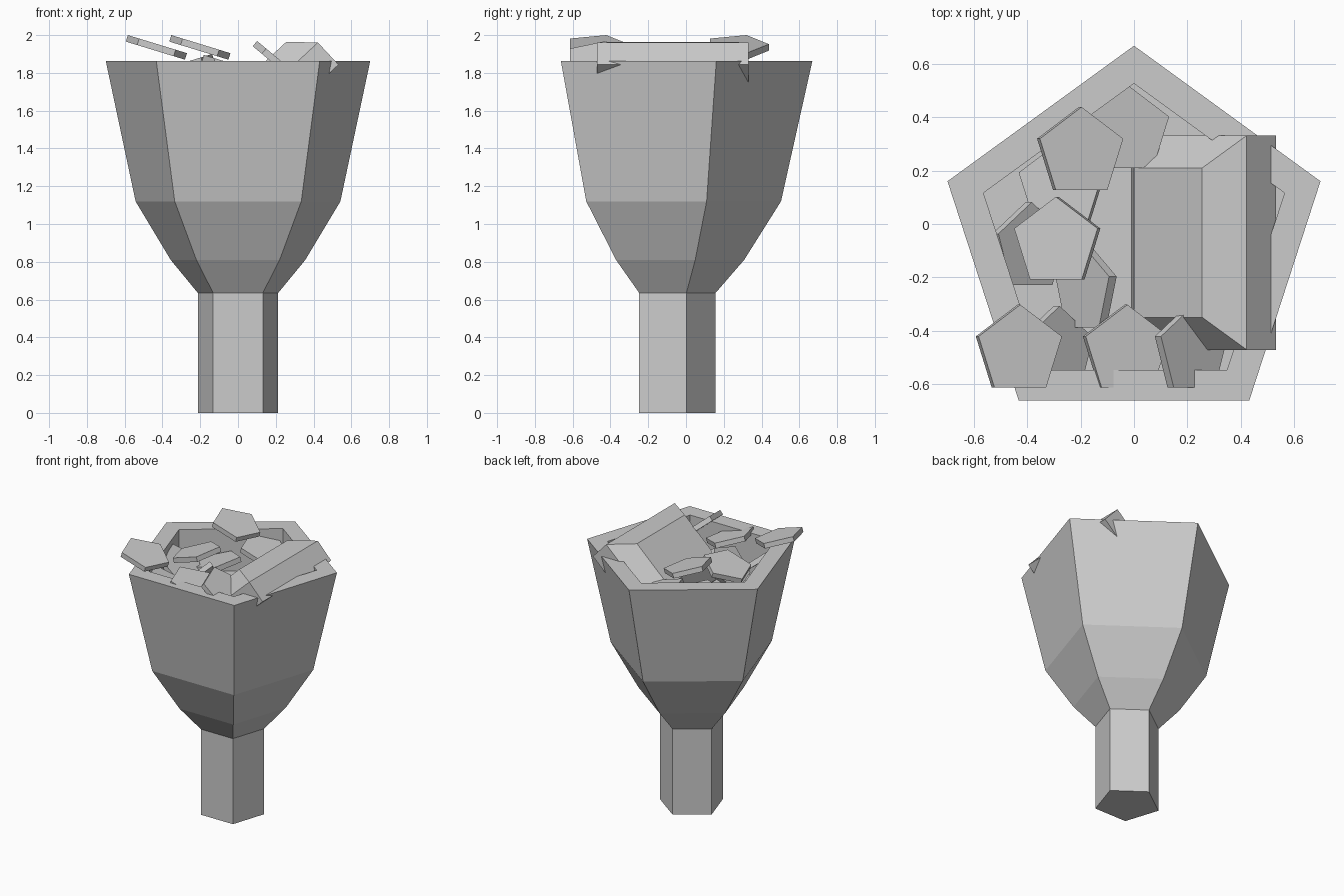
import bpy
from math import sin, cos, pi, radians

if "Cube" in bpy.data.objects:
    bpy.data.objects.remove(bpy.data.objects["Cube"])

CY = -0.067  # y of the cup axis


def pentagon(r, z):
    """Pentagon ring with one point towards the back (+y)."""
    return [(r * sin(-2 * pi * i / 5), r * cos(2 * pi * i / 5), z) for i in range(5)]


def rectangle(hx, hy, z):
    return [(-hx, -hy, z), (hx, -hy, z), (hx, hy, z), (-hx, hy, z)]


def loft(name, rings, location, tilt=0.0):
    """Skin a list of rings (bottom to top) and cap both ends."""
    n = len(rings[0])
    verts = [v for ring in rings for v in ring]
    faces = [tuple(reversed(range(n)))]
    for k in range(len(rings) - 1):
        a, b = k * n, (k + 1) * n
        for i in range(n):
            j = (i + 1) % n
            faces.append((a + i, a + j, b + j, b + i))
    faces.append(tuple(range(len(verts) - n, len(verts))))
    mesh = bpy.data.meshes.new(name)
    mesh.from_pydata(verts, [], faces)
    obj = bpy.data.objects.new(name, mesh)
    obj.location = location
    obj.rotation_euler = (0, radians(tilt), 0)
    bpy.context.collection.objects.link(obj)
    return obj


# Five-sided cup: stem, flared bowl, rim and recessed floor
profile = [(0.2235, 0), (0.2235, 0.635), (0.375, 0.81), (0.57, 1.12),
           (0.736, 1.863), (0.594, 1.863), (0.594, 1.55)]
loft("cup", [pentagon(r, z) for r, z in profile], (0, CY, 0))

# Bevelled bar leaning in the cup
bar = [(0.295, 0.402, -0.277), (0.295, 0.402, -0.117), (0.175, 0.28, 0)]
loft("bar", [rectangle(*b) for b in bar], (0.1275, -0.07, 1.845), -43)

# Loose five-sided tokens: x, y, z, tilt (positive = left side high)
tokens = [
    (-0.432, -0.475, 1.935, 17),
    (-0.202, 0.267, 1.935, 17),
    (-0.288, -0.07, 1.835, -17),
    (-0.03, 0.35, 1.76, 17),
    (-0.03, -0.475, 1.83, 17),
    (0.215, -0.475, 1.85, 40),
    (-0.395, -0.09, 1.71, 40),
    (-0.18, -0.25, 1.73, -52),
    (-0.29, -0.48, 1.74, 40),
    (-0.27, 0.14, 1.69, -15),
]
for i, (x, y, z, tilt) in enumerate(tokens):
    loft(f"token_{i + 1}", [pentagon(0.172, -0.018), pentagon(0.172, 0.018)],
         (x, y, z), tilt)
